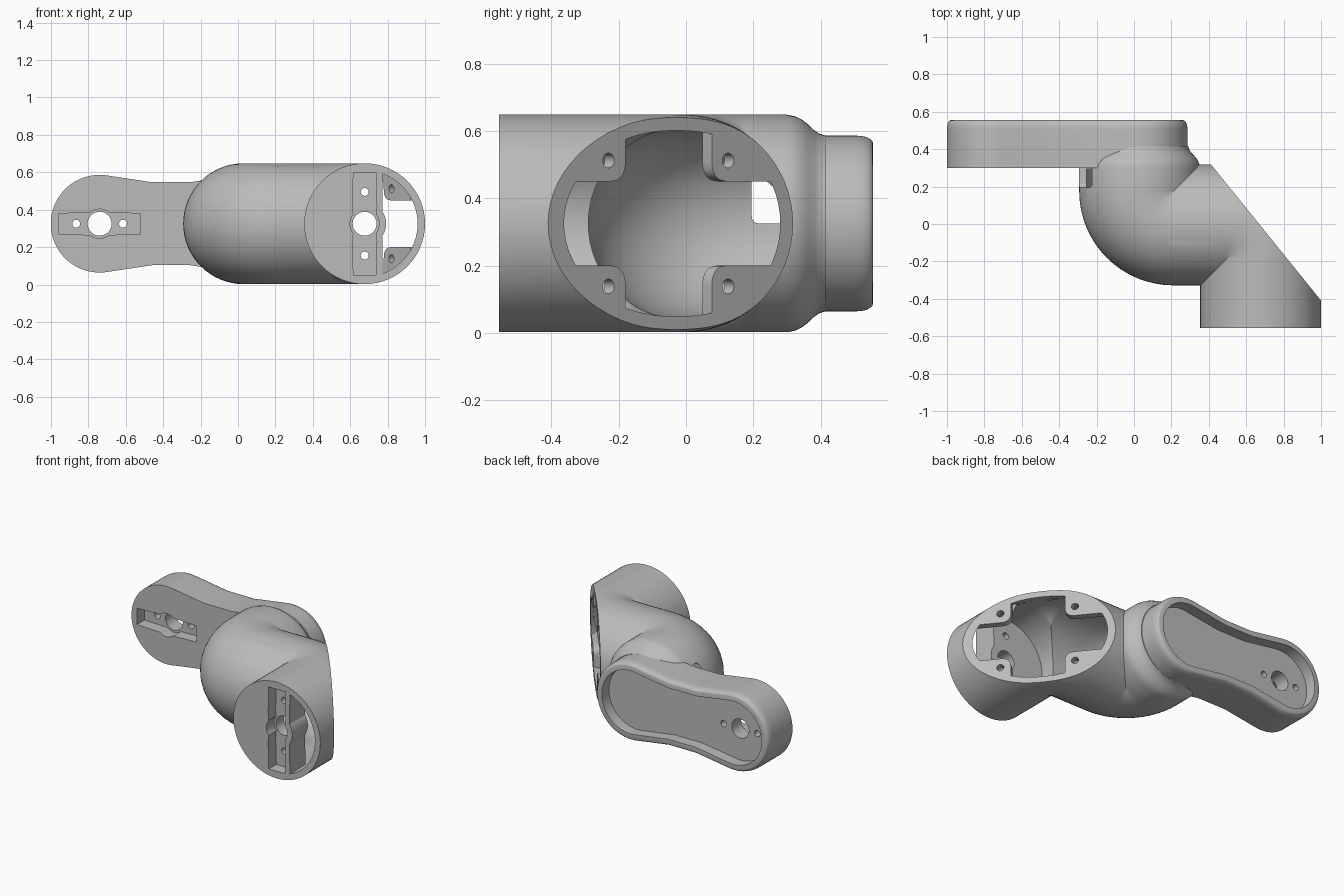
import bpy, bmesh
from math import sin, cos, pi, radians
from mathutils import Vector

cube = bpy.data.objects.get("Cube")
if cube:
    bpy.data.objects.remove(cube)

grey = bpy.data.materials.new("plain grey")
grey.use_nodes = True
grey.diffuse_color = (0.5, 0.5, 0.5, 1)
grey.node_tree.nodes["Principled BSDF"].inputs["Base Color"].default_value = (0.5, 0.5, 0.5, 1)

CZ, CX, CY, FX = 0.325, 0.03, -0.005, 0.677   # axis height, neck x, cross tube y, front tube x
OUTER, INNER, BEND = 0.323, 0.285, 0.18       # tube radii, centreline bend radius
SEG = 64
X, Y, Z = Vector((1, 0, 0)), Vector((0, 1, 0)), Vector((0, 0, 1))


# ---------- helpers ----------
def loft(name, rings):
    """Closed solid skinned through rings with equal point counts."""
    bm = bmesh.new()
    loops = [[bm.verts.new(p) for p in ring] for ring in rings]
    n = len(rings[0])
    for a, b in zip(loops, loops[1:]):
        for i in range(n):
            j = (i + 1) % n
            bm.faces.new((a[i], a[j], b[j], b[i]))
    bm.faces.new(loops[0])
    bm.faces.new(loops[-1])
    bmesh.ops.remove_doubles(bm, verts=bm.verts, dist=1e-5)
    bmesh.ops.recalc_face_normals(bm, faces=bm.faces)
    mesh = bpy.data.meshes.new(name)
    bm.to_mesh(mesh)
    bm.free()
    mesh.materials.append(grey)
    obj = bpy.data.objects.new(name, mesh)
    bpy.context.collection.objects.link(obj)
    return obj


def turned(name, origin, axis, side, profile, seg=SEG):
    """Revolve (distance, radius) pairs about an axis."""
    up = axis.cross(side)
    angles = [2 * pi * i / seg for i in range(seg)]
    return loft(name, [[origin + axis * d + (side * cos(a) + up * sin(a)) * r for a in angles]
                       for d, r in profile])


def bend(name, centre, r, start):
    """Quarter turn of tube, trimmed where it would pass its own pivot."""
    rings = []
    for k in range(17):
        t = radians(start) + pi / 2 * k / 16
        out = X * cos(t) + Y * sin(t)
        angles = [2 * pi * i / SEG for i in range(SEG)]
        rings.append([centre + out * max(0, BEND + r * cos(a)) + Z * r * sin(a) for a in angles])
    return loft(name, rings)


def prism(name, outline, origin, u, v, w, start, end):
    return loft(name, [[origin + u * p[0] + v * p[1] + w * d for p in outline] for d in (start, end)])


def rounded(corners):
    """Polygon from (x, y, radius) corners."""
    out = []
    for i, (x, y, r) in enumerate(corners):
        p = Vector((x, y))
        if not r:
            out.append(p)
            continue
        a = p + (Vector(corners[i - 1][:2]) - p).normalized() * r
        b = p + (Vector(corners[(i + 1) % len(corners)][:2]) - p).normalized() * r
        for k in range(9):
            t = k / 8
            out.append(a * (1 - t) ** 2 + p * 2 * t * (1 - t) + b * t * t)
    return out


def combine(obj, other, operation):
    mod = obj.modifiers.new("join", "BOOLEAN")
    mod.operation, mod.object, mod.solver = operation, other, "EXACT"
    bpy.context.view_layer.objects.active = obj
    bpy.ops.object.modifier_apply(modifier=mod.name)
    bpy.data.objects.remove(other)
    return obj


def elbow(name, r, neck, front_y):
    """Neck, cross and front tubes joined by two bends as one solid."""
    first = Vector((CX + BEND, CY + BEND, CZ))
    second = Vector((FX - BEND, CY - BEND, CZ))
    body = turned(name, Vector((0, CY, CZ)), X, Y, [(first.x, r), (second.x, r)])
    for part in (bend("first_bend", first, r, 180),
                 turned("neck", Vector((CX, 0, CZ)), Y, X, [(first.y, r)] + neck),
                 bend("second_bend", second, r, 0),
                 turned("front", Vector((FX, 0, CZ)), Y, X, [(front_y, r), (second.y, r)])):
        combine(body, part, "UNION")
    return body


def horn_cuts(obj, centre, along, across, length, width, screw):
    """Lever-shaped recess with a centre bore and two screw holes."""
    half = [(length, -width), (length, width), (0.09, width + 0.005)]
    half += [(0.078 * cos(radians(a)), 0.078 * sin(radians(a))) for a in range(50, 131, 8)]
    half.append((-0.09, width + 0.005))
    outline = half + [(-x, -y) for x, y in half]
    combine(obj, prism("recess", outline, centre, along, across, Y, -0.05, 0.08), "DIFFERENCE")
    for offset, r in ((0, 0.064), (screw, 0.021), (-screw, 0.021)):
        bore = turned("bore", centre + along * offset, Y, X, [(0.03, r), (0.2, r)], 32)
        combine(obj, bore, "DIFFERENCE")


# ---------- elbow housing ----------
neck = [(0.3, OUTER), (0.325, 0.318), (0.345, 0.308), (0.362, 0.295), (0.383, 0.275),
        (0.397, 0.266), (0.415, 0.261)]
housing = elbow("elbow_housing", OUTER, neck, -0.555)

# Slanted mouth: s runs along the cut, n points out of it
s = Vector((-0.59, 0.73, 0)).normalized()
n = Vector((0.73, 0.59, 0)).normalized()
mouth = Vector((0.669, 0, 0))
square = [(-2, -1), (2, -1), (2, 2), (-2, 2)]
combine(housing, prism("slant", square, mouth, s, Z, n, 0, 2), "DIFFERENCE")

# Hollow interior, leaving a lip with four screw bosses at the mouth
core = [(0.295, INNER)]
deep = elbow("deep", INNER, core, -0.39)
combine(deep, prism("slab", square, mouth, s, Z, n, -0.045, 2), "DIFFERENCE")
combine(housing, deep, "DIFFERENCE")
s0, s1, z0, z1, r = -0.231, 0.099, 0.2, 0.45, 0.06
cross = rounded([(-0.7, z0, 0), (s0, z0, r), (s0, -0.2, 0), (s1, -0.2, 0), (s1, z0, r), (0.7, z0, 0),
                 (0.7, z1, 0), (s1, z1, r), (s1, 1, 0), (s0, 1, 0), (s0, z1, r), (-0.7, z1, 0)])
opening = elbow("opening", INNER, core, -0.39)
combine(opening, prism("cross", cross, mouth, s, Z, n, -0.06, 0.2), "INTERSECT")
combine(housing, opening, "DIFFERENCE")
for along in (-0.296, 0.161):
    for side in (-1, 1):
        hole = turned("hole", mouth + s * along + Z * (CZ + side * 0.187), n, Z,
                      [(-0.08, 0.022), (0.05, 0.022)], 24)
        combine(housing, hole, "DIFFERENCE")

# Front face: lever recess and curved side window
front = Vector((FX, -0.555, CZ))
horn_cuts(housing, front, Z, X, 0.275, 0.06, 0.17)
rim = [(0.283 * cos(radians(a)), 0.283 * sin(radians(a))) for a in range(-70, 71, 4)]
hub = [(0.115 * cos(radians(a)), 0.115 * sin(radians(a))) for a in range(35, -36, -7)]
combine(housing, prism("window", rim + hub, front, X, Z, Y, -0.05, 0.17), "DIFFERENCE")

# Cable notch beside the neck
notch = rounded([(0.195, 0.325, 0.025), (0.3, 0.325, 0), (0.3, 0.525, 0), (0.195, 0.525, 0.025)])
combine(housing, prism("notch", notch, Vector((0, 0, 0)), Y, Z, X, -0.4, -0.1), "DIFFERENCE")


# ---------- mounting arm ----------
def arm_ring(y, inset):
    """Two round lobes joined by a narrower waist."""
    r, mid, half = 0.261 - inset, -0.3575, 0.3825
    waist = 0.222 - inset
    lobe = [(half + r * cos(radians(a)), r * sin(radians(a))) for a in range(-99, 100, 3)]
    side = [(0.1025, -waist)] + lobe + [(0.1025, waist)]
    return [Vector((mid + x, y, CZ + z)) for x, z in side + [(-x, -z) for x, z in side]]


arm = loft("mounting_arm", [arm_ring(0.3, 0), arm_ring(0.5, 0)] +
           [arm_ring(0.505 + 0.05 * sin(a), 0.022 * (1 - cos(a)))
            for a in (pi / 2 * i / 6 for i in range(1, 7))])
combine(arm, loft("pocket", [arm_ring(0.48, 0.05), arm_ring(0.6, 0.05)]), "DIFFERENCE")
horn_cuts(arm, Vector((-0.74, 0.3, CZ)), X, Z, 0.22, 0.054, 0.125)

# ---------- shading ----------
for obj in (housing, arm):
    bpy.ops.object.select_all(action="DESELECT")
    obj.select_set(True)
    bpy.context.view_layer.objects.active = obj
    bpy.ops.object.shade_smooth_by_angle(angle=radians(30))
